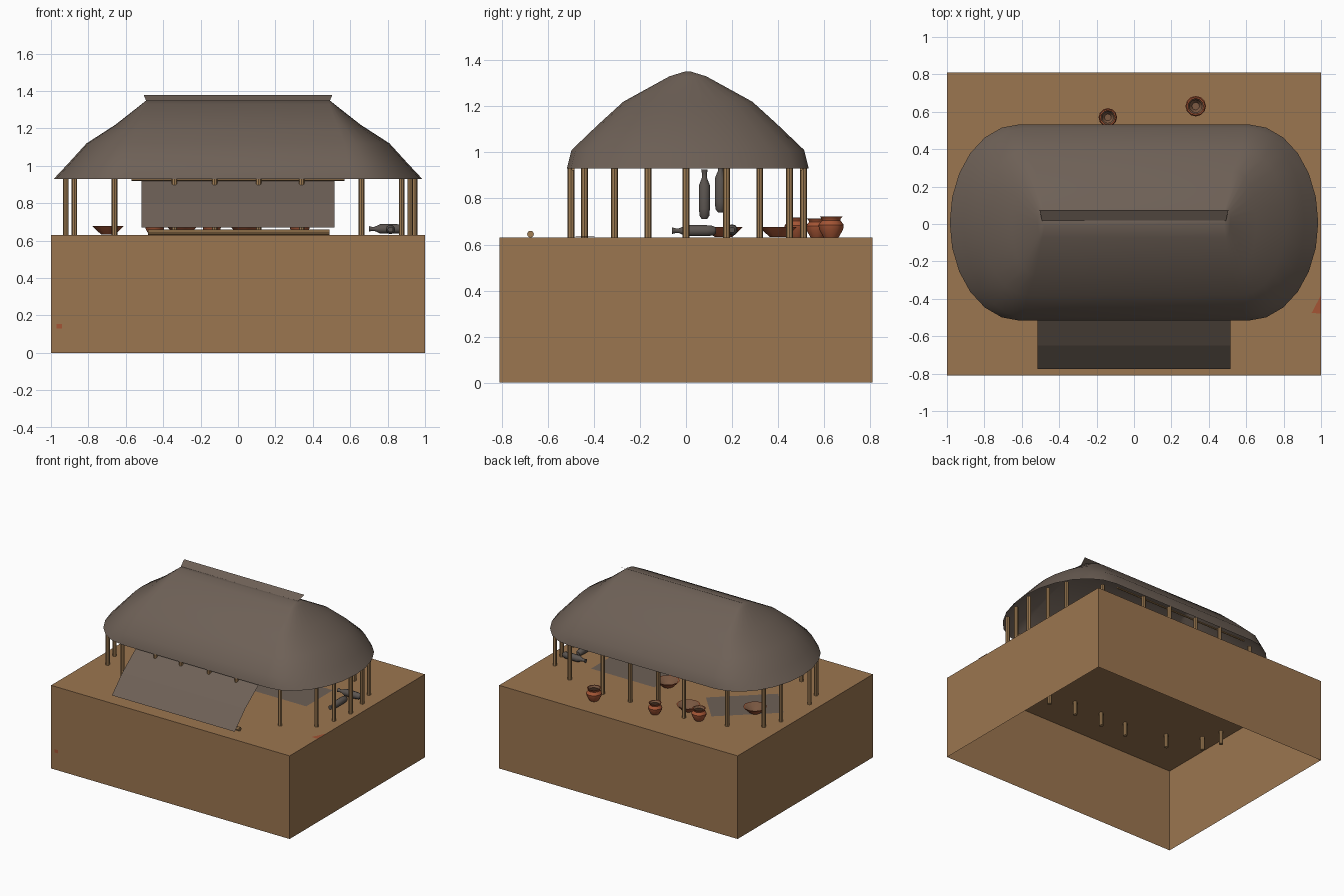
import bpy, bmesh, math
from mathutils import Vector, Matrix

if "Cube" in bpy.data.objects:
    bpy.data.objects.remove(bpy.data.objects["Cube"])

def mat(name, r, g, b):
    m = bpy.data.materials.new(name)
    m.diffuse_color = (r, g, b, 1)
    m.use_nodes = True
    m.node_tree.nodes["Principled BSDF"].inputs["Base Color"].default_value = m.diffuse_color
    return m

EARTH = mat("earth", 0.33, 0.18, 0.08)
THATCH = mat("thatch", 0.155, 0.118, 0.094)
WOOD = mat("pale_wood", 0.36, 0.21, 0.09)
CLAY = mat("terracotta", 0.37, 0.09, 0.035)
INNER = mat("brown_clay", 0.2, 0.1, 0.055)
BUNDLE = mat("grey_hide", 0.105, 0.09, 0.08)
G = 0.63  # ground level

def mesh(name, verts, faces, m, smooth=None):
    me = bpy.data.meshes.new(name)
    me.from_pydata(verts, [], faces)
    me.materials.append(m)
    ob = bpy.data.objects.new(name, me)
    bpy.context.collection.objects.link(ob)
    if smooth:
        bpy.ops.object.select_all(action='DESELECT')
        ob.select_set(True)
        bpy.context.view_layer.objects.active = ob
        bpy.ops.object.shade_smooth_by_angle(angle=math.radians(smooth))
    return ob

def lathe(name, profile, m, loc, axis=(0, 0, 1), sides=12, inner=None):
    """Spin (radius, height) points round an axis; faces from index `inner` on get the inner colour."""
    rot = Vector((0, 0, 1)).rotation_difference(Vector(axis)).to_matrix()
    vs, fs = [], []
    for r, h in profile:
        for i in range(sides):
            a = 2 * math.pi * i / sides
            vs.append(rot @ Vector((r * math.cos(a), r * math.sin(a), h)) + Vector(loc))
    for j in range(len(profile) - 1):
        for i in range(sides):
            k = (i + 1) % sides
            fs.append((j*sides+i, j*sides+k, (j+1)*sides+k, (j+1)*sides+i))
    fs.append(tuple(reversed(range(sides))))
    n = (len(profile) - 1) * sides
    fs.append(tuple(range(n, n + sides)))
    ob = mesh(name, vs, fs, m, 40)
    if inner is not None:
        ob.data.materials.append(INNER)
        for p in ob.data.polygons:
            if p.index >= inner * sides and p.index != len(fs) - 2:
                p.material_index = 1
    return ob

def pole(name, a, b, r, sides=8):
    a, b = Vector(a), Vector(b)
    return lathe(name, [(r, 0), (r, (b - a).length)], WOOD, a, (b - a).normalized(), sides)

# earth block, open underneath
c = [(-1, -.81), (1, -.81), (1, .81), (-1, .81)]
mesh("earth_block", [(x, y, z) for z in (0, G) for x, y in c],
     [(4, 5, 6, 7)] + [(i, (i+1) % 4, (i+1) % 4 + 4, i + 4) for i in range(4)], EARTH)

# thatched roof: rounded-end rings (height, half straight length, half length, half depth)
rings = [(.93, .61, .985, .525), (1.01, .59, .91, .505), (1.12, .57, .81, .39),
         (1.22, .53, .655, .28), (1.33, .49, .515, .08), (1.35, .48, .49, .015)]
N = 12
vs, fs = [], []
for z, hs, hx, hy in rings:
    for s in (1, -1):
        for i in range(N + 1):
            a = -math.pi / 2 + math.pi * i / N
            vs.append((s * (hs + (hx - hs) * math.cos(a)), .008 + s * hy * math.sin(a), z))
L = 2 * (N + 1)
for j in range(len(rings) - 1):
    for i in range(L):
        k = (i + 1) % L
        fs.append((j*L+i, j*L+k, (j+1)*L+k, (j+1)*L+i))
fs.append(tuple(range((len(rings)-1)*L, len(rings)*L)))
mesh("thatched_roof", vs, fs, THATCH, 40)

def strip(name, rows, m):
    vs = [(s * x, y, z) for x, y, z in rows for s in (-1, 1)]
    return mesh(name, vs, [(2*i+2, 2*i+3, 2*i+1, 2*i)[::-1] for i in range(len(rows) - 1)], m)

# ridge flap and front awning
strip("ridge_flap", [(.49, .01, 1.345), (.505, .075, 1.38)], THATCH)
strip("front_awning", [(.515, -.775, .67), (.515, -.65, .795), (.515, -.47, .93)], THATCH)

# posts, sunk a little into the earth
spots = [(.945, 0)]
for s in (-1, 1):
    spots += [(s * .66, -.44), (s * .875, -.31), (s * .92, -.165),
              (s * .92, .175), (s * .875, .32), (s * .66, .45)]
for x in (-.34, -.125, .11, .34):
    spots += [(x, -.5), (x, .51)]
for i, (x, y) in enumerate(spots):
    pole(f"post_{i}", (x, y, .53), (x, y, .935), .015)

# eave beams and the log that weighs the awning down
for y in (-.49, .5):
    pole("eave_beam", (-.57, y, .927), (.57, y, .927), .007, 6)
pole("front_log", (-.48, -.675, .645), (.49, -.675, .645), .015)

# floor mats
def mat_plate(name, x, y, w, d, ang):
    R = Matrix.Rotation(math.radians(ang), 3, 'Z')
    vs = [R @ Vector((a * w / 2, b * d / 2, 0)) + Vector((x, y, G + .003))
          for a, b in ((-1, -1), (1, -1), (1, 1), (-1, 1))]
    mesh(name, vs, [(0, 1, 2, 3)], THATCH)
mat_plate("mat_right", .37, .07, .53, .32, 0)
mat_plate("mat_left", -.57, .11, .5, .31, 42)

# clay pots and bowls
pot = [(.032, 0), (.052, .035), (.055, .055), (.04, .075), (.042, .083), (.05, .092),
       (.042, .092), (.033, .078), (.045, .05), (.02, .01)]
for x, y, s in ((.33, .63, 1), (-.14, .57, .9), (-.445, .48, .95)):
    lathe("clay_pot", [(r * s, h * s) for r, h in pot], CLAY, (x, y, G), inner=6)
bowl = [(.035, 0), (.06, .022), (.082, .045), (.074, .045), (.03, .01)]
for x, y in ((-.695, .165), (-.3, .4), (.04, .16)):
    lathe("clay_bowl", bowl, CLAY, (x, y, G + .002), inner=3)

# grey water skins, two lying and two hanging
skin = [(.012, 0), (.022, .012), (.025, .04), (.025, .13), (.011, .16), (.011, .175), (.015, .19)]
lathe("lying_skin", skin, BUNDLE, (.89, .2, .663), (-1, 0, 0), 10)
lathe("lying_skin", skin, BUNDLE, (.815, .13, .66), (0, -1, 0), 10)
for x, y, z, s in ((.2, .08, .71, 1), (-.15, .15, .74, 1.05)):
    lathe("hanging_skin", [(r * s, h * 1.13) for r, h in skin], BUNDLE, (x, y, z), sides=10)

# broken shards
mesh("shard_edge", [(.95, -.475, G + .002), (1, -.48, G + .004), (1, -.38, G + .004)], [(0, 1, 2)], CLAY)
mesh("shard_front", [(-.97, -.812, .13), (-.94, -.812, .13), (-.94, -.812, .155), (-.97, -.812, .155)],
     [(0, 1, 2, 3)], CLAY)
